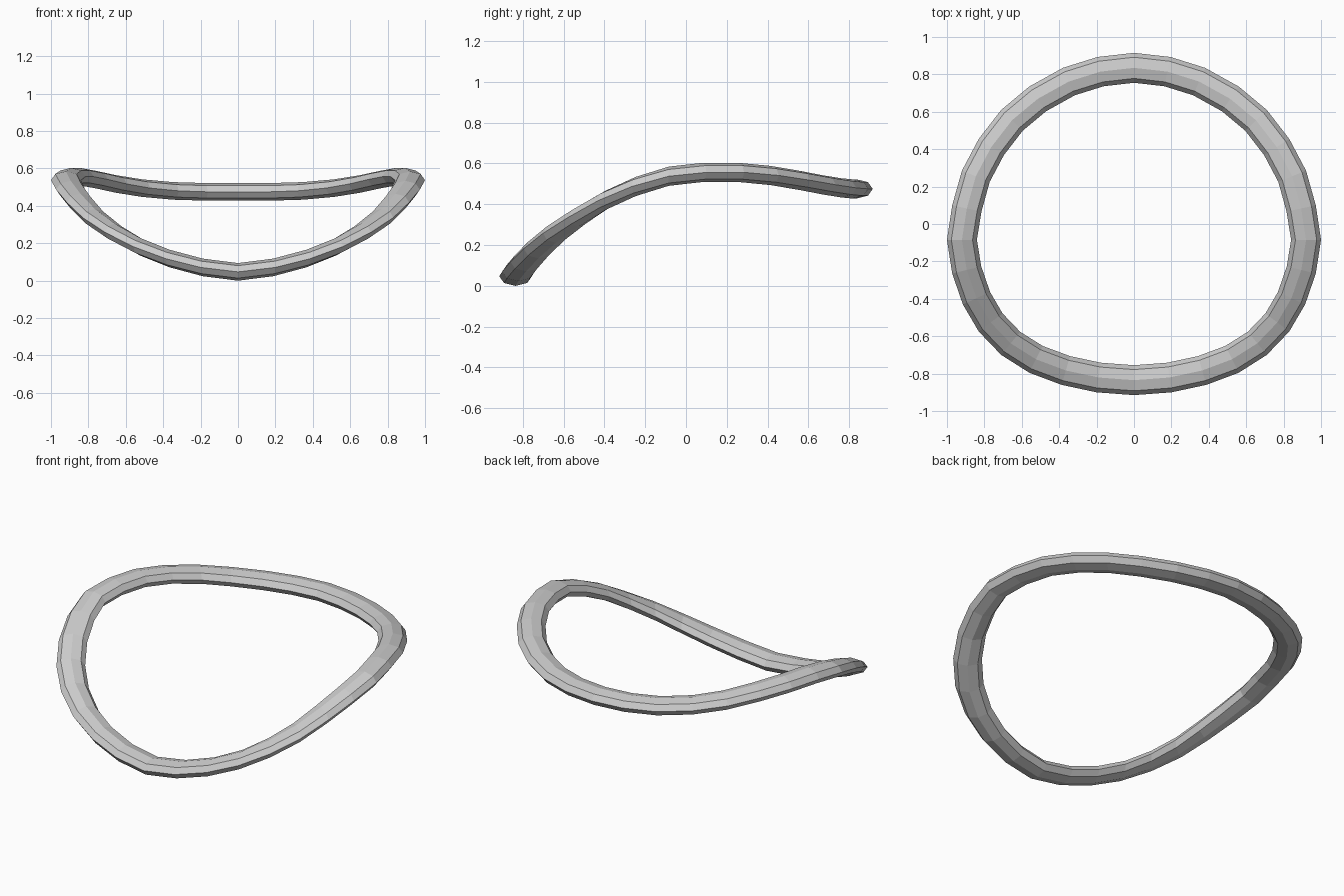
import bpy, bmesh
from math import cos, sin, pi
from mathutils import Vector

if "Cube" in bpy.data.objects:
    bpy.data.objects.remove(bpy.data.objects["Cube"])

# outer rim of the right half, front to back: x, y, centre height
HALF = [
    (0.00, -.915, .047), (.20, -.90, .071), (.387, -.86, .118), (.56, -.795, .182),
    (.71, -.70, .258), (.83, -.575, .337), (.915, -.43, .418), (.972, -.265, .487),
    (1.00, -.085, .537), (.972, .10, .556), (.92, .285, .556), (.83, .455, .541),
    (.71, .61, .517), (.56, .735, .495), (.38, .835, .48), (.195, .893, .475), (0.00, .915, .475),
]
WIDTH, HEIGHT, SIDES = .08, .047, 8   # half width, half height, cross-section sides

# mirror the half path into a closed loop
rim = HALF + [(-x, y, z) for x, y, z in reversed(HALF[1:-1])]
rim = [Vector(p) for p in rim]
n = len(rim)

# sweep a flattened octagon round the loop
bm = bmesh.new()
rings = []
for i, p in enumerate(rim):
    t = rim[(i + 1) % n] - rim[i - 1]
    out = Vector((t.y, -t.x, 0)).normalized()
    centre = p - out * WIDTH
    rings.append([bm.verts.new(centre + out * WIDTH * cos(2 * pi * j / SIDES)
                               + Vector((0, 0, HEIGHT * sin(2 * pi * j / SIDES))))
                  for j in range(SIDES)])
for i in range(n):
    a, b = rings[i], rings[(i + 1) % n]
    for j in range(SIDES):
        k = (j + 1) % SIDES
        bm.faces.new((a[j], b[j], b[k], a[k]))
bmesh.ops.recalc_face_normals(bm, faces=bm.faces)

mesh = bpy.data.meshes.new("curved_ring")
bm.to_mesh(mesh)
bm.free()
bpy.context.collection.objects.link(bpy.data.objects.new("curved_ring", mesh))
